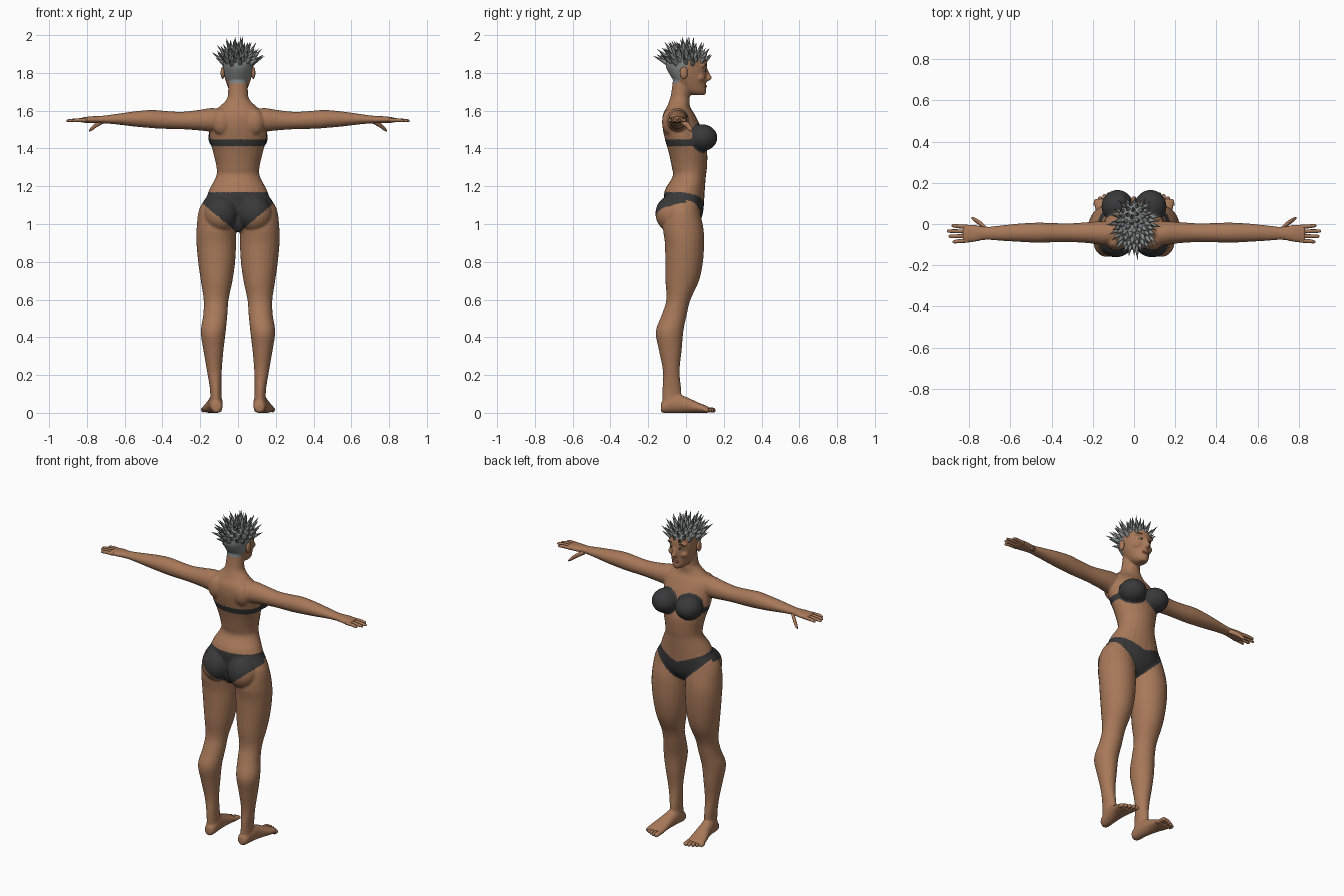
import bpy, bmesh, math
from mathutils import Vector, Matrix

if "Cube" in bpy.data.objects:
    bpy.data.objects.remove(bpy.data.objects["Cube"], do_unlink=True)


def material(name, color):
    mat = bpy.data.materials.new(name)
    mat.use_nodes = True
    mat.diffuse_color = (*color, 1)
    mat.node_tree.nodes["Principled BSDF"].inputs["Base Color"].default_value = (*color, 1)
    return mat


skin = material("brown skin", (0.39, 0.19, 0.10))
cloth = material("charcoal cloth", (0.04, 0.04, 0.042))
hair = material("grey hair", (0.23, 0.25, 0.24))
lip_red = material("dusky lips", (0.27, 0.10, 0.07))
white = material("eye white", (0.6, 0.6, 0.6))
dark = material("dark iris", (0.03, 0.025, 0.02))


def spline(p0, p1, p2, p3, t):
    """Smooth interpolation between p1 and p2."""
    return [0.5 * (2 * b + (c - a) * t + (2 * a - 5 * b + 4 * c - d) * t * t
                   + (3 * b - a - 3 * c + d) * t ** 3) for a, b, c, d in zip(p0, p1, p2, p3)]


def tube(bm, axis, sections, side=1, segments=24, steps=4):
    """Loft ellipses (x, y, z, radius, radius) lying square to an axis."""
    ends = [sections[0]] + sections + [sections[-1]]
    path = [spline(*ends[i:i + 4], k / steps) for i in range(len(sections) - 1) for k in range(steps)]
    path.append(sections[-1])
    u, v = [i for i in range(3) if i != axis]
    rings = []
    for *center, ru, rv in path:
        ring = []
        for k in range(segments):
            a = math.tau * k / segments
            co = Vector(center)
            co[u] += ru * math.cos(a)
            co[v] += rv * math.sin(a)
            co.x *= side
            ring.append(bm.verts.new(co))
        rings.append(ring)
    for low, high in zip(rings, rings[1:]):
        for k in range(segments):
            n = (k + 1) % segments
            bm.faces.new((low[k], low[n], high[n], high[k]))
    bm.faces.new(rings[0])
    bm.faces.new(rings[-1])


def ball(bm, center, radii, side=1):
    c = Vector(center)
    c.x *= side
    bmesh.ops.create_uvsphere(bm, u_segments=24, v_segments=16, radius=1,
                              matrix=Matrix.Translation(c) @ Matrix.Diagonal((*radii, 1)))


def finish(bm, name, *mats):
    bmesh.ops.recalc_face_normals(bm, faces=bm.faces)
    mesh = bpy.data.meshes.new(name)
    bm.to_mesh(mesh)
    bm.free()
    for mat in mats:
        mesh.materials.append(mat)
    for face in mesh.polygons:
        face.use_smooth = True
    obj = bpy.data.objects.new(name, mesh)
    bpy.context.collection.objects.link(obj)
    return obj


# Torso and neck
bm = bmesh.new()
tube(bm, 2, [(0, -.03, .96, .04, .05), (0, -.02, 1, .13, .085), (0, -.01, 1.06, .185, .1),
             (0, -.008, 1.17, .157, .107), (0, .017, 1.25, .117, .088), (0, .018, 1.3, .114, .093),
             (0, .01, 1.38, .132, .102), (0, -.01, 1.45, .15, .102), (0, -.025, 1.52, .153, .1),
             (0, -.038, 1.58, .145, .084), (0, -.04, 1.62, .1, .062), (0, -.033, 1.66, .06, .053),
             (0, -.028, 1.7, .053, .049), (0, -.02, 1.76, .05, .05)])
# Head and nose
tube(bm, 2, [(0, .065, 1.682, .022, .034), (0, .047, 1.7, .042, .061), (0, .03, 1.735, .058, .077),
             (0, .015, 1.78, .072, .095), (0, .003, 1.83, .081, .109), (0, 0, 1.87, .081, .106),
             (0, -.003, 1.9, .064, .087), (0, -.005, 1.92, .03, .04)])
tube(bm, 2, [(0, .102, 1.825, .008, .01), (0, .115, 1.79, .01, .014),
             (0, .12, 1.772, .015, .018), (0, .108, 1.757, .012, .012)])

bust, bust_size = Vector((.08, .085, 1.457)), Vector((.078, .081, .071))
for s in (1, -1):
    # Breasts, buttocks, shoulder blades, brow and cheeks
    ball(bm, bust, bust_size, s)
    ball(bm, (.088, -.072, 1.055), (.092, .09, .098), s)
    ball(bm, (.085, -.085, 1.54), (.055, .042, .07), s)
    ball(bm, (.032, .09, 1.838), (.032, .019, .009), s)
    ball(bm, (.04, .075, 1.775), (.024, .025, .02), s)
    # Arm and palm
    tube(bm, 0, [(.06, -.045, 1.555, .05, .05), (.14, -.045, 1.552, .058, .062),
                 (.2, -.042, 1.55, .053, .055), (.3, -.042, 1.548, .046, .046),
                 (.4, -.042, 1.552, .047, .048), (.46, -.042, 1.556, .049, .048),
                 (.55, -.042, 1.556, .045, .04), (.65, -.044, 1.555, .037, .027),
                 (.72, -.045, 1.553, .032, .02), (.78, -.045, 1.552, .043, .018),
                 (.83, -.047, 1.55, .044, .013)], s)
    # Leg
    tube(bm, 2, [(.08, -.01, 1.16, .075, .085), (.105, -.02, 1.08, .1, .092),
                 (.114, -.015, .98, .105, .107), (.115, -.008, .9, .105, .104),
                 (.113, -.01, .8, .098, .1), (.113, -.02, .7, .084, .089),
                 (.116, -.04, .6, .066, .064), (.12, -.062, .52, .064, .066),
                 (.131, -.087, .43, .066, .073), (.13, -.083, .33, .053, .06),
                 (.125, -.078, .22, .039, .044), (.118, -.075, .12, .03, .05),
                 (.116, -.075, .05, .032, .05)], s)
    # Foot
    tube(bm, 1, [(.114, -.133, .03, .02, .025), (.114, -.115, .034, .032, .035),
                 (.118, -.06, .05, .037, .051), (.125, 0, .042, .041, .043),
                 (.135, .06, .028, .051, .029), (.14, .105, .019, .054, .02),
                 (.141, .122, .016, .05, .014)], s)

# Fuse the parts into one smooth skin
rough = finish(bm, "body_base", skin)
remesh = rough.modifiers.new("fuse", "REMESH")
remesh.mode, remesh.voxel_size = "VOXEL", .0058
relax = rough.modifiers.new("relax", "SMOOTH")
relax.factor, relax.iterations = .5, 6
graph = bpy.context.evaluated_depsgraph_get()
fused = bpy.data.meshes.new_from_object(rough.evaluated_get(graph))
fused.name = "body"
bpy.data.objects.remove(rough, do_unlink=True)
body = bpy.data.objects.new("body", fused)
bpy.context.collection.objects.link(body)
fused.materials.clear()
for mat in (skin, cloth, hair):
    fused.materials.append(mat)


def body_colour(x, y, z):
    """0 skin, 1 cloth, 2 hair."""
    x = abs(x)
    if z > 1.7:
        slope = min(max((y + .04) / .06, 0), 1)
        return 2 if z > 1.745 + .125 * slope else 0
    if z > 1.3 and x < .2:
        offset = Vector((x, y, z)) - bust
        cup = Vector(a / b for a, b in zip(offset, bust_size)).length < 1.12 and y > .03
        return 1 if cup or abs(z - 1.43 - .1 * max(y, 0)) < .018 else 0
    if .9 < z < 1.2:
        top = 1.1 + .4 * x if y > 0 else 1.167
        low = .95 + (1.0 if y > 0 else .85) * x
        return 1 if low < z < top else 0
    return 0


for face in fused.polygons:
    face.use_smooth = True
    face.material_index = body_colour(*face.center)

# Fingers, thumbs and toes
fingers, toes = bmesh.new(), bmesh.new()
for s in (1, -1):
    for i, reach in enumerate((.885, .908, .9, .88)):
        y = -.014 - .022 * i
        tip_y = y + .006 - .004 * i
        tube(fingers, 0, [(.8, y, 1.55, .01, .01), (.85, (y + tip_y) / 2, 1.55, .0095, .0095),
                          (reach - .008, tip_y, 1.547, .008, .007),
                          (reach, tip_y, 1.546, .003, .003)], s, 12)
    tube(fingers, 0, [(.715, -.025, 1.545, .012, .014), (.75, .005, 1.525, .013, .014),
                      (.775, .022, 1.505, .01, .011), (.79, .03, 1.493, .003, .004)], s, 12)
    for i, reach in enumerate((.155, .153, .145, .134, .12)):
        x, r = .101 + .021 * i, .015 if i == 0 else .0105
        tube(toes, 1, [(x, .09, .018, r, .013), (x, reach - .02, .016, r, .012),
                       (x, reach - .005, .014, r * .9, .011), (x, reach, .013, r * .4, .005)], s, 12)
finish(fingers, "fingers", skin)
finish(toes, "toes", skin)

# Ears and face details
features = {"ears": (skin, (.081, -.012, 1.8), (.011, .021, .032)),
            "eyes": (white, (.031, .094, 1.812), (.014, .011, .007)),
            "irises": (dark, (.031, .102, 1.812), (.006, .005, .006)),
            "eyebrows": (dark, (.033, .102, 1.842), (.02, .006, .003)),
            "lips": (lip_red, (.007, .1, 1.729), (.016, .011, .008))}
for name, (mat, center, radii) in features.items():
    bm = bmesh.new()
    for s in (1, -1):
        ball(bm, center, radii, s)
    finish(bm, name, mat)

# Spiky hair, spread evenly over the crown
bm = bmesh.new()
count = 64
for i in range(count):
    up = 1 - .84 * (i + .5) / count
    turn = i * math.pi * (3 - math.sqrt(5))
    flat = math.sqrt(1 - up * up)
    out = Vector((flat * math.cos(turn), flat * math.sin(turn), up))
    base = Vector((out.x * .076, out.y * .098 - .004, 1.832 + out.z * .08))
    lean = (out + Vector((0, -.3, .4))).normalized()
    length = .085 - .012 * (i % 3)
    place = Matrix.Translation(base + lean * length / 2) @ lean.to_track_quat("Z", "Y").to_matrix().to_4x4()
    bmesh.ops.create_cone(bm, cap_ends=True, segments=8, radius1=.014, radius2=.0005,
                          depth=length, matrix=place)
spikes = finish(bm, "hair_spikes", hair)
bpy.context.view_layer.objects.active = spikes
spikes.select_set(True)
bpy.ops.object.shade_smooth_by_angle(angle=math.radians(50))
